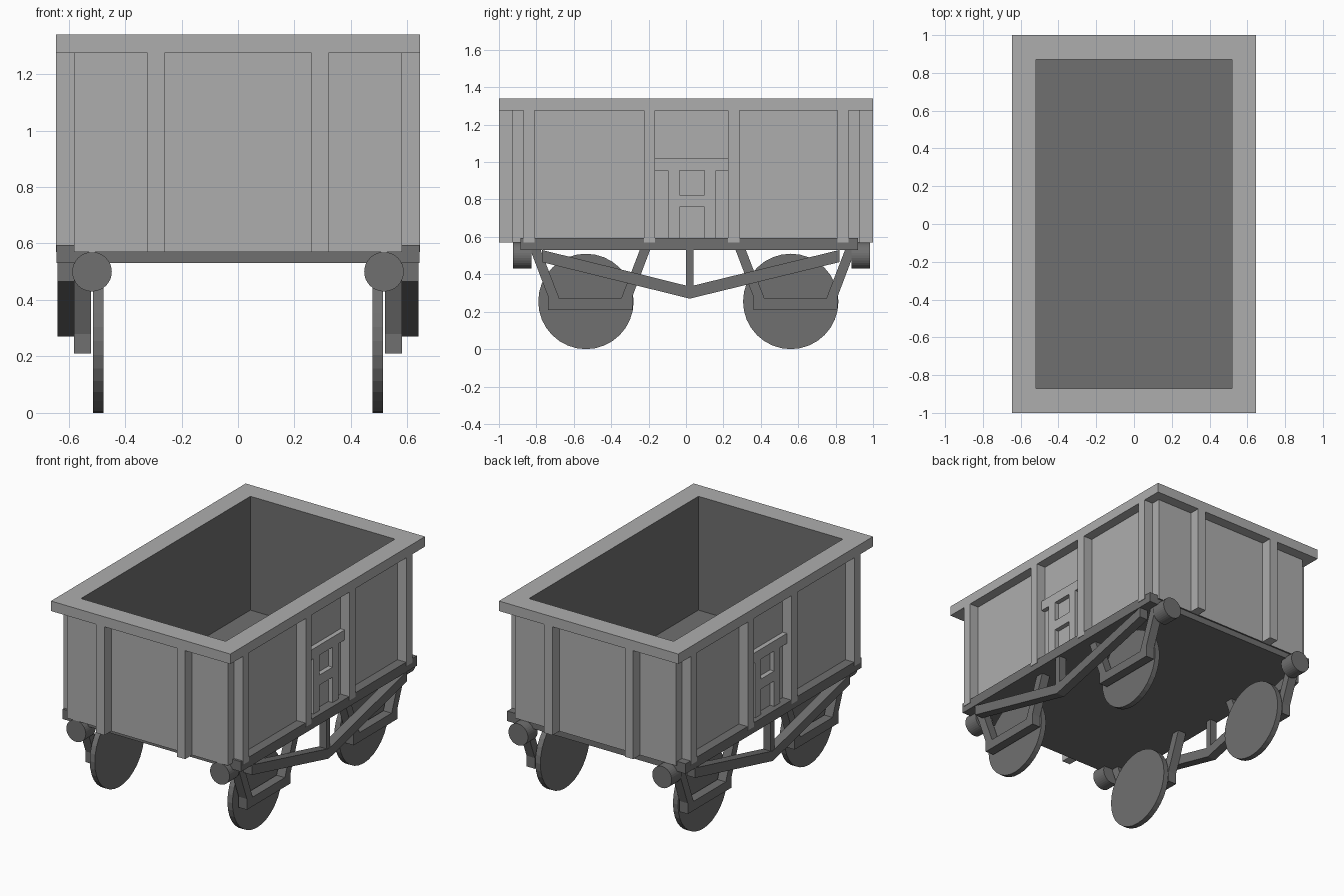
import bpy
import bmesh
from math import pi
from mathutils import Matrix

cube = bpy.data.objects.get("Cube")
if cube:
    bpy.data.objects.remove(cube, do_unlink=True)


def material(name, value):
    mat = bpy.data.materials.new(name)
    mat.use_nodes = True
    color = (value, value, value, 1)
    mat.diffuse_color = color
    mat.node_tree.nodes["Principled BSDF"].inputs["Base Color"].default_value = color
    return mat


LIGHT = material("light grey", 0.42)
DARK = material("dark grey", 0.16)


def finish(name, bm, *mats, mirror=True):
    bmesh.ops.recalc_face_normals(bm, faces=bm.faces)
    mesh = bpy.data.meshes.new(name)
    bm.to_mesh(mesh)
    bm.free()
    for mat in mats:
        mesh.materials.append(mat)
    obj = bpy.data.objects.new(name, mesh)
    bpy.context.collection.objects.link(obj)
    if mirror:
        obj.modifiers.new("Mirror", "MIRROR").use_mirror_merge = False
    return obj


def add_prism(bm, points, x0, x1):
    """Extrude a side profile of (y, z) points from x0 to x1."""
    face = bm.faces.new([bm.verts.new((x0, y, z)) for y, z in points])
    out = bmesh.ops.extrude_face_region(bm, geom=[face])["geom"]
    verts = [v for v in out if isinstance(v, bmesh.types.BMVert)]
    bmesh.ops.translate(bm, vec=(x1 - x0, 0, 0), verts=verts)
    # The starting face is kept as the inner cap
    return face


def add_box(bm, x0, x1, y0, y1, z0, z1):
    add_prism(bm, [(y0, z0), (y1, z0), (y1, z1), (y0, z1)], x0, x1)


def box(name, mat, *bounds, mirror=True):
    bm = bmesh.new()
    add_box(bm, *bounds)
    return finish(name, bm, mat, mirror=mirror)


def prism(name, mat, points, x0, x1):
    bm = bmesh.new()
    add_prism(bm, points, x0, x1)
    return finish(name, bm, mat)


def disc(name, mat, center, radius, depth, axis):
    bm = bmesh.new()
    turn = Matrix.Rotation(pi / 2, 4, axis)
    bmesh.ops.create_cone(bm, cap_ends=True, segments=32, radius1=radius, radius2=radius,
                          depth=depth, matrix=Matrix.Translation(center) @ turn)
    return finish(name, bm, mat)


# Open tub with an overhanging rim, lofted through rectangles; dark inside
sections = [(0.58, 0.93, 0.57), (0.58, 0.93, 1.275), (0.645, 1.0, 1.275),
            (0.645, 1.0, 1.34), (0.52, 0.87, 1.34), (0.52, 0.87, 0.60)]
bm = bmesh.new()
rings = [[bm.verts.new((sx * x, sy * y, z)) for sx, sy in ((-1, -1), (1, -1), (1, 1), (-1, 1))]
         for x, y, z in sections]
for level, (low, high) in enumerate(zip(rings, rings[1:])):
    for i in range(4):
        j = (i + 1) % 4
        wall = bm.faces.new((low[i], low[j], high[j], high[i]))
        wall.material_index = int(level == 4)
for cap in (rings[0], rings[-1]):
    bm.faces.new(cap).material_index = 1
finish("body_tub", bm, LIGHT, DARK, mirror=False)

# Upright posts on the ends and sides
for end, y0, y1 in (("front", -1.0, -0.93), ("back", 0.93, 1.0)):
    box(end + "_posts", LIGHT, 0.26, 0.32, y0, y1, 0.57, 1.275)
for i, y in enumerate((-0.84, -0.195, 0.255, 0.84)):
    box(f"side_posts_{i + 1}", LIGHT, 0.58, 0.645, y - 0.03, y + 0.03, 0.57, 1.275)

# Side door: top bar, two stiles and a middle rail
bm = bmesh.new()
for y0, y1, z0, z1 in ((-0.165, 0.225, 0.955, 1.02), (-0.095, -0.035, 0.595, 0.955),
                       (0.10, 0.16, 0.595, 0.955), (-0.035, 0.10, 0.76, 0.825)):
    add_box(bm, 0.58, 0.61, y0, y1, z0, z1)
finish("side_door_frames", bm, LIGHT)

# Underframe plate and side sills
box("underframe", DARK, -0.58, 0.58, -0.885, 0.92, 0.53, 0.57, mirror=False)
box("side_sills", DARK, 0.58, 0.642, -0.885, 0.92, 0.53, 0.595)

# Trussed brace with its centre strut
prism("truss_braces", DARK, [(-0.77, 0.53), (-0.77, 0.465), (0.02, 0.27),
                             (0.82, 0.465), (0.82, 0.53), (0.02, 0.335)], 0.58, 0.64)
box("truss_struts", DARK, 0.585, 0.635, 0.0, 0.04, 0.32, 0.53)

# Wheels, axle guards and buffers at each end
strap = [(-0.32, 0.53), (-0.225, 0.28), (-0.225, 0.21), (0.225, 0.21), (0.225, 0.28),
         (0.32, 0.53), (0.265, 0.53), (0.165, 0.27), (-0.165, 0.27), (-0.265, 0.53)]
for end, wheel_y, guard_y, buffer_y in (("front", -0.535, -0.512, -0.875),
                                        ("back", 0.56, 0.585, 0.935)):
    disc(end + "_wheels", DARK, (0.495, wheel_y, 0.255), 0.255, 0.036, "Y")
    prism(end + "_axle_guards", DARK, [(guard_y + y, z) for y, z in strap], 0.52, 0.58)
    disc(end + "_buffers", DARK, (0.517, buffer_y, 0.5), 0.07, 0.10, "X")
